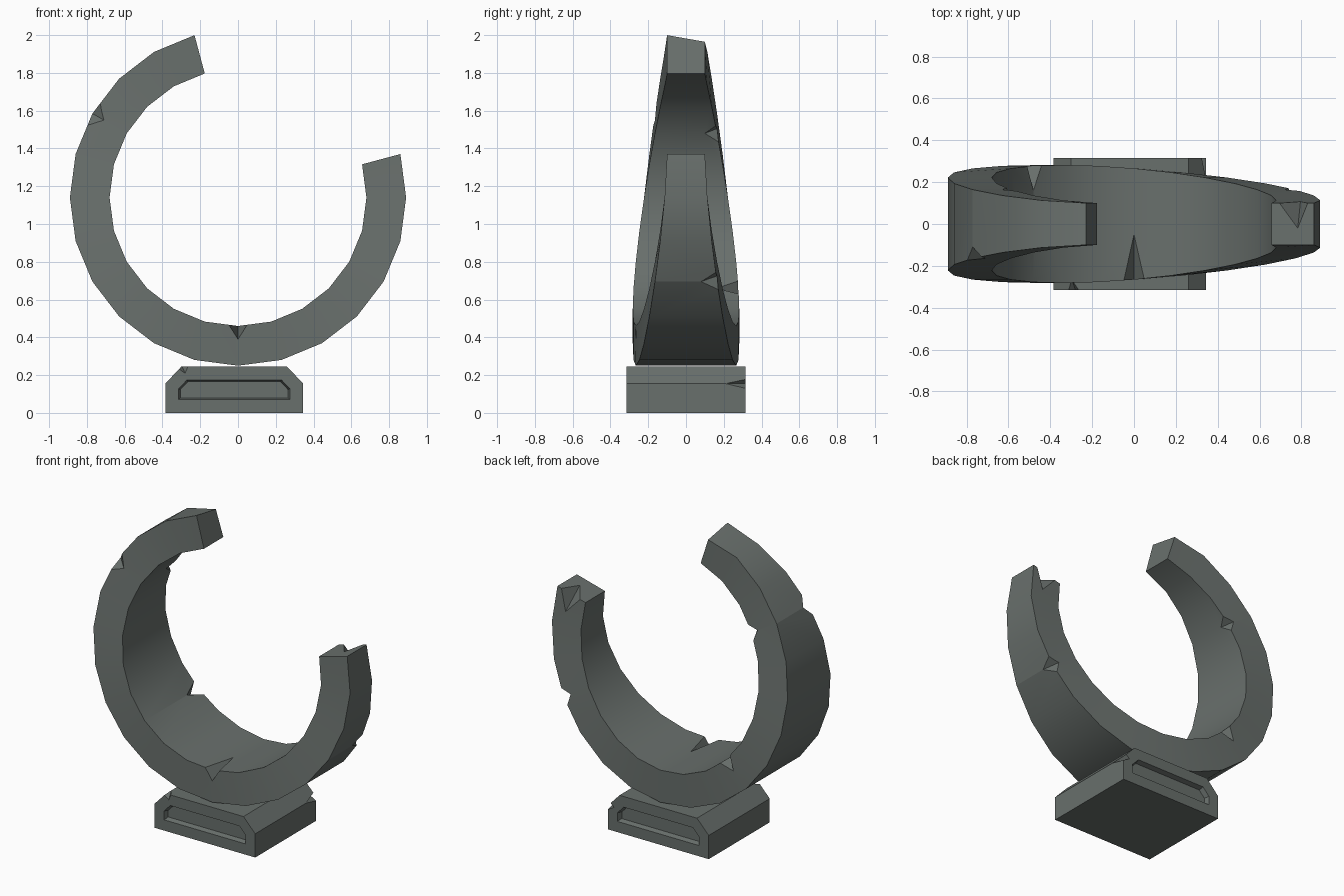
import bpy, bmesh, math
from mathutils import Vector

if "Cube" in bpy.data.objects:
    bpy.data.objects.remove(bpy.data.objects["Cube"])

stone = bpy.data.materials.new("grey_green_stone")
stone.diffuse_color = (0.14, 0.16, 0.15, 1)
stone.use_nodes = True
stone.node_tree.nodes["Principled BSDF"].inputs["Base Color"].default_value = stone.diffuse_color

CZ, RO, RI = 1.14, 0.89, 0.68          # ring centre height, outer and inner radius
A0, A1, STEP = 105, 375, 15            # arc of the broken ring in degrees


def half_width(deg):
    """Ring is widest low on the left and tapers to both broken ends."""
    t = abs(deg - 240) / 135
    return 0.1 + 0.182 * max(0.0, math.cos(t * math.pi / 2)) ** 1.5


def ring_pt(r, deg, y):
    a = math.radians(deg)
    return Vector((r * math.cos(a), y, CZ + r * math.sin(a)))


def finish(name, bm):
    bmesh.ops.recalc_face_normals(bm, faces=bm.faces)
    me = bpy.data.meshes.new(name)
    bm.to_mesh(me)
    bm.free()
    me.materials.append(stone)
    ob = bpy.data.objects.new(name, me)
    bpy.context.collection.objects.link(ob)
    return ob


def chip(target, a, b, e1, e2):
    """Cut a V notch: a and b are its deep ends on two faces, e1-e2 its mouth on the edge."""
    a, b, e1, e2 = map(Vector, (a, b, e1, e2))
    mid = (a + b) / 2
    bm = bmesh.new()
    vs = [bm.verts.new(mid + (p - mid) * 1.8) for p in (a, b, e1, e2)]
    for i, j, k in ((0, 1, 2), (0, 1, 3), (0, 2, 3), (1, 2, 3)):
        bm.faces.new((vs[i], vs[j], vs[k]))
    cutter = finish("chip_cutter", bm)
    cutter.hide_render = True
    mod = target.modifiers.new("chip", 'BOOLEAN')
    mod.operation, mod.solver, mod.object = 'DIFFERENCE', 'EXACT', cutter
    bpy.context.view_layer.objects.active = target
    bpy.ops.object.modifier_apply(modifier=mod.name)
    bpy.data.objects.remove(cutter)


def ring_chip(deg, spread, side, outer, depth, y_tip):
    """Notch on an inner or outer rim; side is -1 for front, 1 for back."""
    r = RO if outer else RI
    ra = r - depth if outer else r + depth
    w = half_width(deg) * side
    e = [ring_pt(r * 0.996, deg + s, half_width(deg + s) * side) for s in (-spread, spread)]
    chip(ring, ring_pt(ra, deg, w), ring_pt(r, deg, y_tip), *e)


# Broken ring: rectangular section swept around the arc
bm = bmesh.new()
sections = []
for deg in range(A0, A1 + 1, STEP):
    w = half_width(deg)
    sections.append([bm.verts.new(ring_pt(r, deg, y))
                     for r, y in ((RO, -w), (RO, w), (RI, w), (RI, -w))])
for s, t in zip(sections, sections[1:]):
    for i in range(4):
        j = (i + 1) % 4
        bm.faces.new((s[i], s[j], t[j], t[i]))
bm.faces.new(sections[0])
bm.faces.new(sections[-1])
sections[0][1].co.z -= 0.035           # worn corner on the tall end
ring = finish("broken_ring", bm)

# Chips along the ring rims
ring_chip(150, 4.5, -1, True, 0.07, -0.11)
ring_chip(270, 4, -1, False, 0.07, -0.05)
ring_chip(225, 4, 1, False, 0.08, 0.16)
ring_chip(150, 4, 1, False, 0.05, 0.10)
ring_chip(330, 3.5, 1, True, 0.06, 0.08)
# Split in the short broken end
chip(ring, ring_pt(0.80, 366, half_width(366)), ring_pt(0.81, 375, -0.02),
     ring_pt(0.72, 375, 0.1), ring_pt(0.86, 375, 0.1))

# Base block: chamfered profile with a sunken panel on front and back
bm = bmesh.new()
profile = [(-0.385, 0), (0.345, 0), (0.345, 0.155), (0.26, 0.245), (-0.30, 0.245), (-0.385, 0.155)]
front, back = ([bm.verts.new((x, y, z)) for x, z in profile] for y in (-0.315, 0.315))
panels = [bm.faces.new(front), bm.faces.new(back)]
for i in range(6):
    j = (i + 1) % 6
    bm.faces.new((front[i], front[j], back[j], back[i]))
bmesh.ops.recalc_face_normals(bm, faces=bm.faces)
for f in panels:
    bmesh.ops.inset_region(bm, faces=[f], thickness=0.07, use_even_offset=True)
    bmesh.ops.inset_region(bm, faces=[f], thickness=0.01, depth=-0.03, use_even_offset=True)
base = finish("base_block", bm)

# Chips on the base
chip(base, (0.30, 0.315, 0.155), (0.345, 0.21, 0.155), (0.325, 0.315, 0.178), (0.345, 0.315, 0.13))
chip(base, (-0.28, -0.315, 0.21), (-0.295, -0.27, 0.244), (-0.312, -0.315, 0.232), (-0.265, -0.315, 0.245))

# Smooth ring surface with sharp rims; flat base
bpy.ops.object.select_all(action='DESELECT')
ring.select_set(True)
bpy.context.view_layer.objects.active = ring
bpy.ops.object.shade_smooth_by_angle(angle=math.radians(30))
